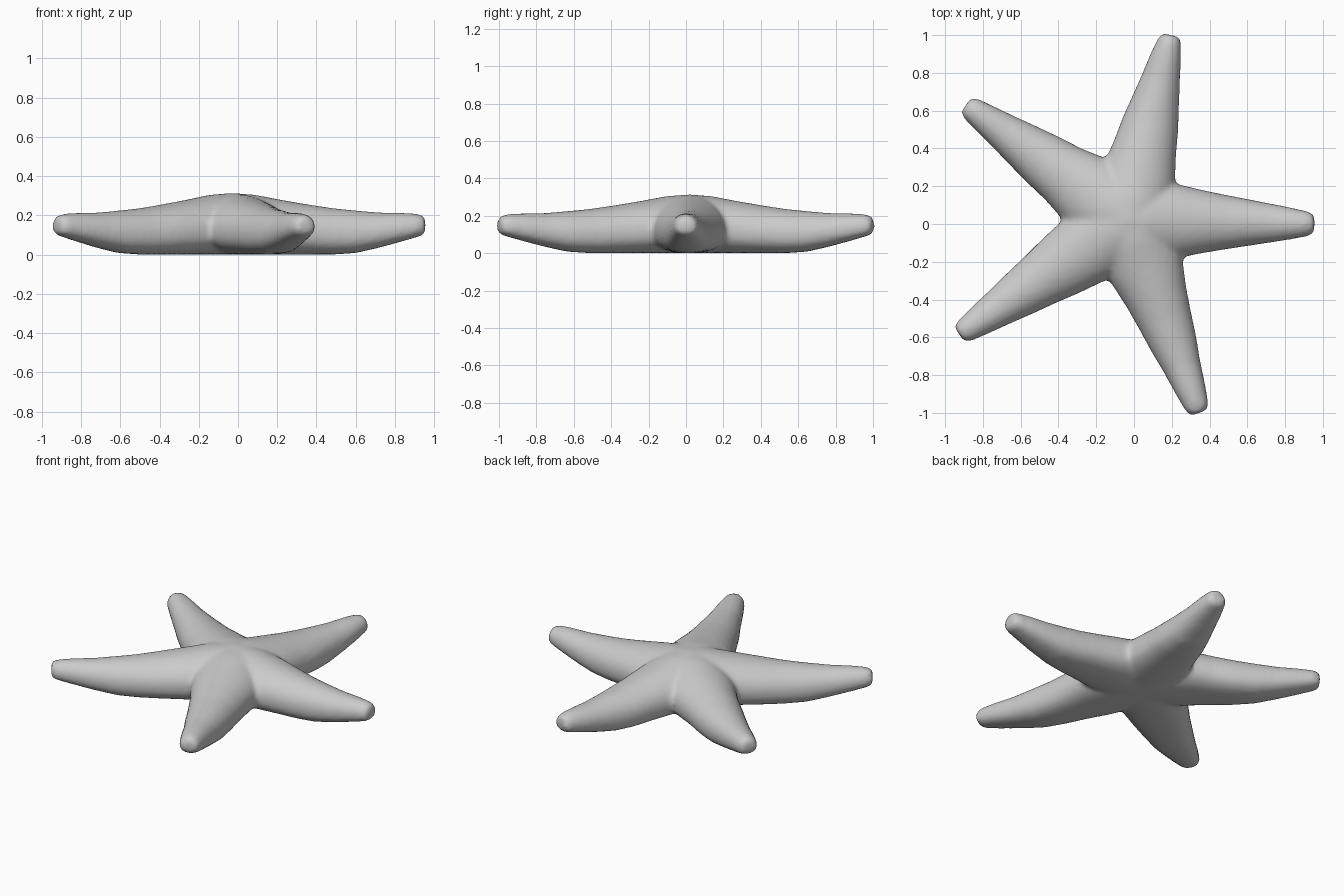
import bpy
import bmesh
import math
import random
from mathutils import Vector

random.seed(4)
cube = bpy.data.objects.get("Cube")
if cube:
    bpy.data.objects.remove(cube, do_unlink=True)

# Skin material
skin = bpy.data.materials.new("pale_grey_skin")
skin.use_nodes = True
skin.diffuse_color = (0.6, 0.6, 0.6, 1)
skin.node_tree.nodes["Principled BSDF"].inputs["Base Color"].default_value = (0.6, 0.6, 0.6, 1)

CENTRE = Vector((-0.03, 0.02, 0))
TIPS = [(0.955, 0.0), (0.195, 1.0), (-0.89, 0.63), (-0.925, -0.585), (0.345, -1.0)]
SIDES = 28
# Arm stations: fraction of length, half width, underside height, top height
STATIONS = [
    (0.0, 0.21, 0.0, 0.315), (0.12, 0.21, 0.0, 0.305), (0.25, 0.2, 0.0, 0.28),
    (0.4, 0.17, 0.0, 0.255), (0.52, 0.148, 0.0, 0.237), (0.64, 0.125, 0.008, 0.225),
    (0.76, 0.102, 0.035, 0.215), (0.88, 0.082, 0.067, 0.213),
    (0.96, 0.066, 0.09, 0.208), (0.99, 0.055, 0.1, 0.198), (1.0, 0.038, 0.118, 0.18),
]


def add_arm(bm, tip):
    """Loft one tapering arm from the middle of the body to its blunt tip."""
    axis = Vector((*tip, 0)) - CENTRE
    side = Vector((-axis.y, axis.x, 0)).normalized()
    rings = []
    for t, half, low, high in STATIONS:
        wobble = 1 + random.uniform(-0.025, 0.025)
        mid = low + (high - low) * 0.45
        ring = []
        for i in range(SIDES):
            a = math.tau * i / SIDES
            c, s = math.cos(a), math.sin(a)
            # Rounded back, flatter belly
            power = 1.0 if s > 0 else 0.8
            z = mid + (high - mid) * s if s > 0 else mid - (mid - low) * abs(s) ** power
            x = math.copysign(abs(c) ** power, c) * half * wobble
            ring.append(bm.verts.new(CENTRE + axis * t + side * x + Vector((0, 0, z))))
        rings.append(ring)
    for a, b in zip(rings, rings[1:]):
        for i in range(SIDES):
            j = (i + 1) % SIDES
            bm.faces.new((a[i], a[j], b[j], b[i]))
    bm.faces.new(rings[0][::-1])
    bm.faces.new(rings[-1])


# Starfish body: five overlapping arms fused into one skin
bm = bmesh.new()
for tip in TIPS:
    add_arm(bm, tip)
bmesh.ops.recalc_face_normals(bm, faces=bm.faces[:])
mesh = bpy.data.meshes.new("starfish_body")
bm.to_mesh(mesh)
bm.free()
body = bpy.data.objects.new("starfish_body", mesh)
bpy.context.collection.objects.link(body)
mesh.materials.append(skin)

remesh = body.modifiers.new("fuse", 'REMESH')
remesh.mode = 'VOXEL'
remesh.voxel_size = 0.016
remesh.use_smooth_shade = True
soften = body.modifiers.new("soften", 'SMOOTH')
soften.factor = 0.5
soften.iterations = 5
